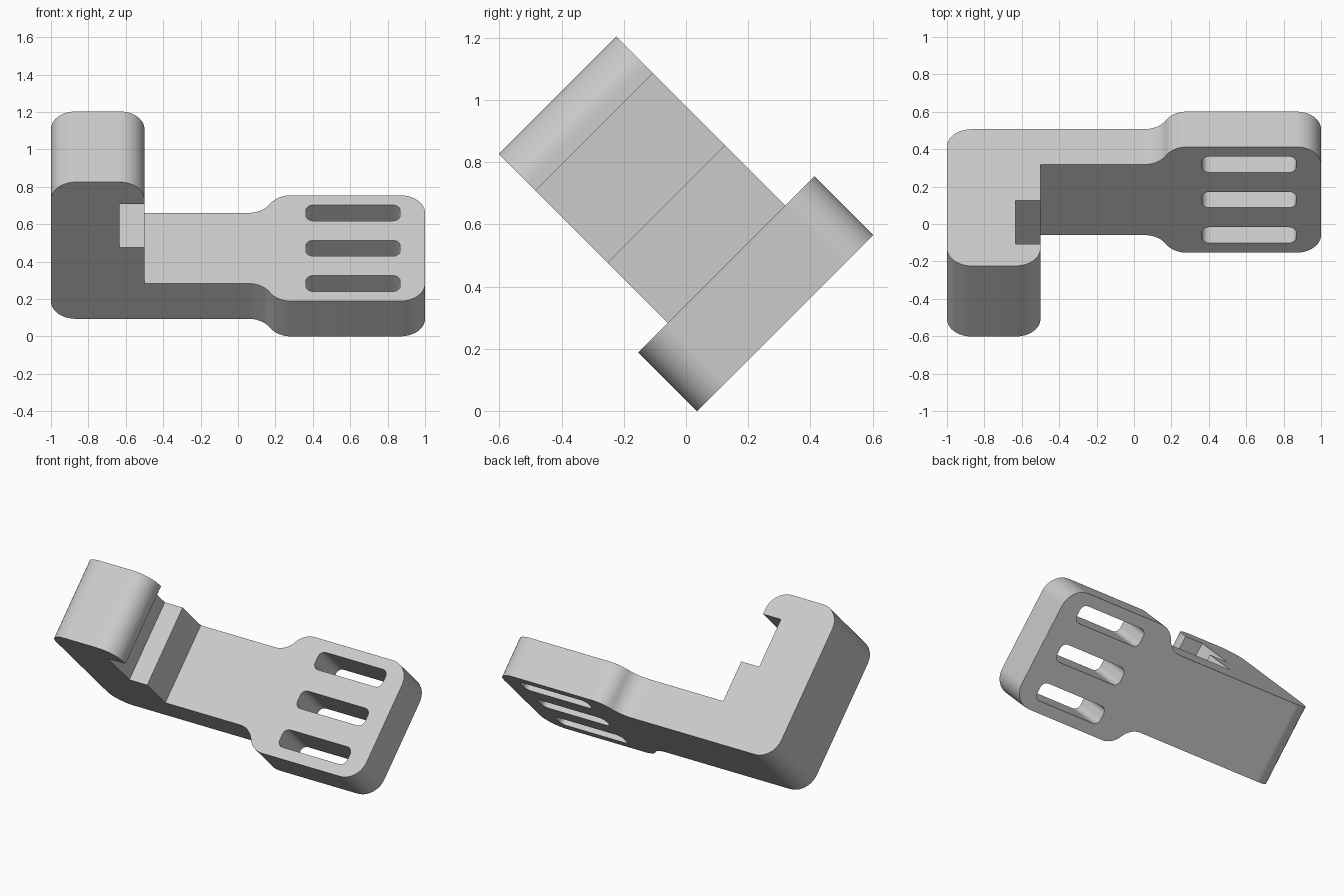
import bpy, bmesh, math
from mathutils import Vector, Matrix

cube = bpy.data.objects.get("Cube")
if cube:
    bpy.data.objects.remove(cube, do_unlink=True)

grey = bpy.data.materials.new("plain grey")
grey.use_nodes = True
grey.diffuse_color = (0.6, 0.6, 0.6, 1)
grey.node_tree.nodes["Principled BSDF"].inputs["Base Color"].default_value = (0.6, 0.6, 0.6, 1)

ROUND = 0.133      # main fillet radius
MID = 0.425        # middle of the part's width


def fillet(corners, steps=10):
    """Turn (a, b, radius) corners into an outline with rounded corners."""
    outline = []
    for i, (a, b, r) in enumerate(corners):
        p = Vector((a, b))
        if r == 0:
            outline.append(p)
            continue
        d1 = (Vector(corners[i - 1][:2]) - p).normalized()
        d2 = (Vector(corners[(i + 1) % len(corners)][:2]) - p).normalized()
        half = d1.angle(d2) / 2
        centre = p + (d1 + d2).normalized() * r / math.sin(half)
        start = p + d1 * r / math.tan(half) - centre
        end = p + d2 * r / math.tan(half) - centre
        sweep = start.angle(end)
        for k in range(steps + 1):
            t = k / steps
            outline.append(centre + (start * math.sin((1 - t) * sweep)
                                     + end * math.sin(t * sweep)) / math.sin(sweep))
    return outline


def prism(name, outline, low, high, place):
    """Extrude an outline from low to high; place maps (a, b, depth) to a point."""
    bm = bmesh.new()
    face = bm.faces.new([bm.verts.new(place(p.x, p.y, low)) for p in outline])
    new = bmesh.ops.extrude_face_region(bm, geom=[face])["geom"]
    shift = Vector(place(0, 0, high)) - Vector(place(0, 0, low))
    bmesh.ops.translate(bm, vec=shift, verts=[g for g in new if isinstance(g, bmesh.types.BMVert)])
    bmesh.ops.recalc_face_normals(bm, faces=bm.faces)
    mesh = bpy.data.meshes.new(name)
    bm.to_mesh(mesh)
    bm.free()
    mesh.materials.append(grey)
    ob = bpy.data.objects.new(name, mesh)
    bpy.context.collection.objects.link(ob)
    return ob


def combine(body, tool, operation):
    mod = body.modifiers.new(operation.lower(), 'BOOLEAN')
    mod.object, mod.operation, mod.solver = tool, operation, 'EXACT'
    bpy.context.view_layer.objects.active = body
    bpy.ops.object.modifier_apply(modifier=mod.name)
    bpy.data.objects.remove(tool, do_unlink=True)


def sideways(a, b, d):
    return (a, d, b)


def upward(a, b, d):
    return (a, b, d)


# Side profile: flat arm, upright post with a notch, hook lip on top
side = [(1.2, -0.025, 0), (1.2, 0.242, 0), (-0.5, 0.242, 0), (-0.5, 0.515, 0),
        (-0.633, 0.515, 0), (-0.633, 0.842, 0), (-0.5, 0.842, 0),
        (-0.5, 1.009, ROUND), (-1, 1.009, ROUND), (-1, -0.025, ROUND)]
body = prism("hooked_bracket", fillet(side), -0.2, 1.1, sideways)

# Plan outline: narrow arm flaring into a wide end plate
half = [(-1.2, 0.267, 0), (0.132, 0.267, 0.132), (0.208, 0.4, 0.132), (1, 0.4, ROUND)]
plan = [(x, MID - w, r) for x, w, r in half] + [(x, MID + w, r) for x, w, r in reversed(half)]
combine(body, prism("plan_cutter", fillet(plan), -0.3, 1.3, upward), 'INTERSECT')

# Three slots through the end plate
for i in (-1, 0, 1):
    c = MID + i * 0.267
    slot = [(0.363, c - 0.06, 0.04), (0.867, c - 0.06, 0.04),
            (0.867, c + 0.06, 0.04), (0.363, c + 0.06, 0.04)]
    combine(body, prism("slot_cutter", fillet(slot, 6), -0.2, 0.4, upward), 'DIFFERENCE')

# Tilt the whole part and shade it
body.data.transform(Matrix.Rotation(math.radians(45), 4, 'X'))
bpy.ops.object.select_all(action='DESELECT')
body.select_set(True)
bpy.context.view_layer.objects.active = body
bpy.ops.object.shade_smooth_by_angle(angle=math.radians(30))
weighted = body.modifiers.new("flat face normals", 'WEIGHTED_NORMAL')
weighted.keep_sharp = True
